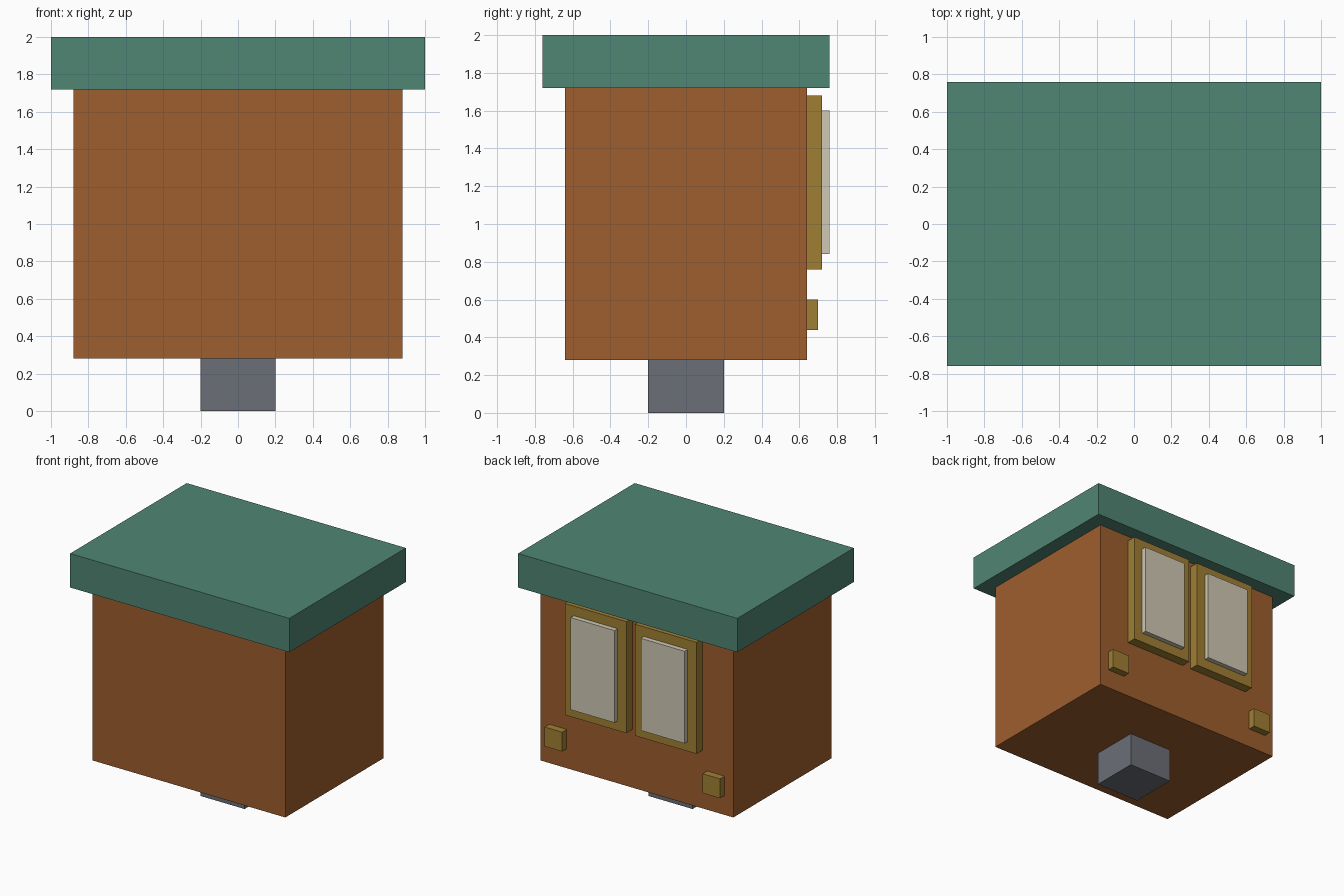
import bpy

default = bpy.data.objects.get("Cube")
if default:
    bpy.data.objects.remove(default, do_unlink=True)


def linear(c):
    c /= 255
    return c / 12.92 if c <= 0.04045 else ((c + 0.055) / 1.055) ** 2.4


def material(name, r, g, b):
    m = bpy.data.materials.new(name)
    m.use_nodes = True
    colour = (linear(r), linear(g), linear(b), 1)
    m.diffuse_color = colour
    m.node_tree.nodes["Principled BSDF"].inputs["Base Color"].default_value = colour
    return m


def box(name, mat, x, y, z):
    """Flat-sided box spanning the given (low, high) ranges."""
    spans = (x, y, z)
    bpy.ops.mesh.primitive_cube_add(size=1, location=[(a + b) / 2 for a, b in spans])
    ob = bpy.context.object
    ob.name = name
    ob.scale = [b - a for a, b in spans]
    bpy.ops.object.transform_apply(location=False, rotation=False, scale=True)
    ob.data.materials.append(mat)
    return ob


green = material("roof green", 80, 134, 115)
brown = material("body brown", 158, 94, 46)
grey = material("post grey", 107, 110, 118)
gold = material("trim gold", 160, 127, 51)
cream = material("pane cream", 207, 200, 179)

# Main stack: post, body and overhanging roof
box("post", grey, (-0.2, 0.2), (-0.2, 0.2), (0, 0.28))
box("body", brown, (-0.88, 0.88), (-0.64, 0.64), (0.28, 1.72))
box("roof", green, (-1, 1), (-0.76, 0.76), (1.72, 2))

# Back details, mirrored left and right
for side, s in (("left", 1), ("right", -1)):
    def across(centre, width):
        return (s * centre - width / 2, s * centre + width / 2)

    box(side + "_window_frame", gold, across(0.32, 0.56), (0.64, 0.72), (0.76, 1.68))
    box(side + "_window_pane", cream, across(0.32, 0.4), (0.72, 0.76), (0.84, 1.6))
    box(side + "_lower_block", gold, across(0.72, 0.16), (0.64, 0.7), (0.44, 0.6))
